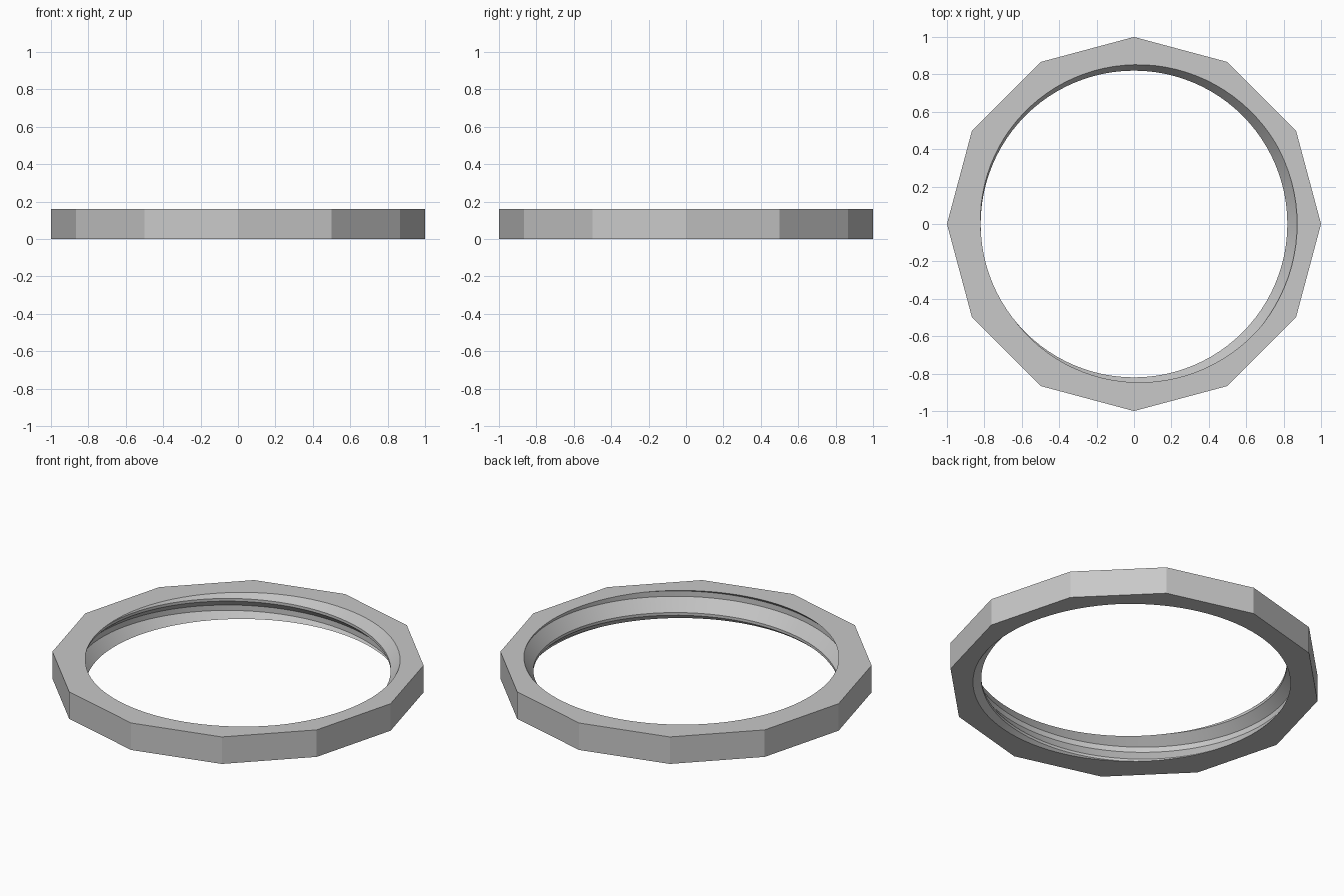
import bpy, bmesh, math
from mathutils import Vector

if "Cube" in bpy.data.objects:
    bpy.data.objects.remove(bpy.data.objects["Cube"])

HEIGHT = 0.16
SIDES = 12
STEPS = 96          # segments around the bore
PITCH = 0.167
ROOT, CREST = 0.872, 0.82
TURNS = 4

# one pitch of the thread, (radius, height) going up
PROFILE = [(ROOT, 0.0), (ROOT, 0.032), (CREST, 0.079), (CREST, 0.095)]
START = 0.1465 - PITCH * 2     # height of the first root at angle zero

bm = bmesh.new()

# helical bore: each column climbs, and the last joins the first one pitch up
columns = []
for i in range(STEPS):
    a = 2 * math.pi * i / STEPS
    columns.append([
        bm.verts.new((r * math.cos(a), r * math.sin(a),
                      START + PITCH * (t + i / STEPS) + z))
        for t in range(TURNS) for r, z in PROFILE])
n = len(PROFILE)
for i in range(STEPS):
    cur, nxt = columns[i], columns[(i + 1) % STEPS]
    shift = n if i == STEPS - 1 else 0
    for k in range(len(cur) - 1 - shift):
        bm.faces.new((cur[k], cur[k + 1], nxt[k + 1 + shift], nxt[k + shift]))

# trim the bore flat at the bottom and top
for z, side in ((0.0, -1), (HEIGHT, 1)):
    bmesh.ops.bisect_plane(bm, geom=bm.verts[:] + bm.edges[:] + bm.faces[:],
                           dist=1e-6, plane_co=Vector((0, 0, z)),
                           plane_no=Vector((0, 0, side)), clear_outer=True)
bmesh.ops.remove_doubles(bm, verts=bm.verts[:], dist=1e-5)

# twelve-sided outer wall
rings = []
for z in (0.0, HEIGHT):
    rings.append([bm.verts.new((math.cos(2 * math.pi * i / SIDES),
                                math.sin(2 * math.pi * i / SIDES), z))
                  for i in range(SIDES)])
for i in range(SIDES):
    j = (i + 1) % SIDES
    bm.faces.new((rings[0][i], rings[0][j], rings[1][j], rings[1][i]))

# flat faces between the outer wall and the bore
for z, side in ((0.0, -1), (HEIGHT, 1)):
    border = [e for e in bm.edges if e.is_boundary
              and all(abs(v.co.z - z) < 1e-4 for v in e.verts)]
    bmesh.ops.triangle_fill(bm, edges=border, use_beauty=True,
                            normal=Vector((0, 0, side)))
bmesh.ops.recalc_face_normals(bm, faces=bm.faces[:])

mesh = bpy.data.meshes.new("threaded_ring")
bm.to_mesh(mesh)
bm.free()
ring = bpy.data.objects.new("threaded_ring", mesh)
bpy.context.collection.objects.link(ring)

grey = bpy.data.materials.new("light_grey")
grey.diffuse_color = (0.58, 0.58, 0.58, 1)
grey.use_nodes = True
grey.node_tree.nodes["Principled BSDF"].inputs["Base Color"].default_value = grey.diffuse_color
mesh.materials.append(grey)

# smooth thread, sharp outer corners
bpy.context.view_layer.objects.active = ring
ring.select_set(True)
bpy.ops.object.shade_smooth_by_angle(angle=math.radians(20))
